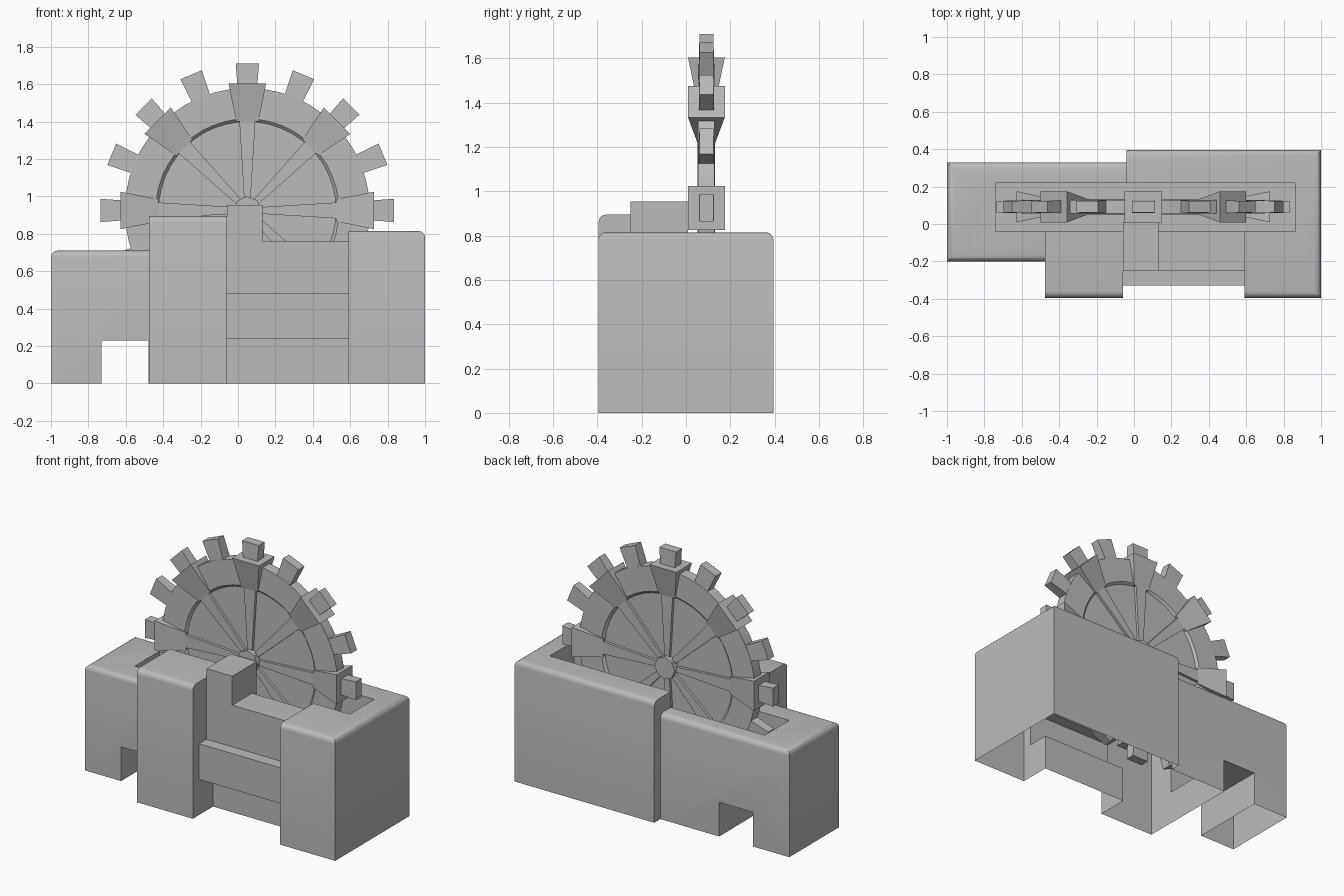
import bpy, bmesh, math
from mathutils import Matrix, Vector

cube = bpy.data.objects.get("Cube")
if cube:
    bpy.data.objects.remove(cube, do_unlink=True)

stone = bpy.data.materials.new("plain grey")
stone.use_nodes = True
GREY = (0.5, 0.5, 0.5, 1)
stone.diffuse_color = GREY
stone.node_tree.nodes["Principled BSDF"].inputs["Base Color"].default_value = GREY


def to_object(bm, name):
    bmesh.ops.recalc_face_normals(bm, faces=bm.faces)
    mesh = bpy.data.meshes.new(name)
    bm.to_mesh(mesh)
    bm.free()
    mesh.materials.append(stone)
    obj = bpy.data.objects.new(name, mesh)
    bpy.context.scene.collection.objects.link(obj)
    return obj


def prism(name, outline, z0, z1, rounded=None, radius=0.035):
    """Extrude a footprint; round the top edges whose midpoint passes the rule."""
    bm = bmesh.new()
    base = bm.faces.new([bm.verts.new((x, y, z0)) for x, y in outline])
    up = bmesh.ops.extrude_face_region(bm, geom=[base])["geom"]
    bmesh.ops.translate(bm, vec=(0, 0, z1 - z0),
                        verts=[v for v in up if isinstance(v, bmesh.types.BMVert)])
    if rounded:
        edges = []
        for e in bm.edges:
            a, b = (v.co for v in e.verts)
            if min(a.z, b.z) > z1 - 1e-4 and rounded((a + b) / 2):
                edges.append(e)
        bmesh.ops.bevel(bm, geom=edges, offset=radius, segments=4,
                        profile=0.5, affect='EDGES')
    return to_object(bm, name)


def box(name, x0, x1, y0, y1, z0, z1, **kw):
    return prism(name, [(x0, y0), (x1, y0), (x1, y1), (x0, y1)], z0, z1, **kw)


def combine(target, other, operation):
    """Boolean the other solid into the target and discard it."""
    mod = target.modifiers.new("join", 'BOOLEAN')
    mod.operation, mod.solver, mod.object = operation, 'EXACT', other
    graph = bpy.context.evaluated_depsgraph_get()
    mesh = bpy.data.meshes.new_from_object(target.evaluated_get(graph))
    target.modifiers.clear()
    target.data = mesh
    bpy.data.objects.remove(other, do_unlink=True)


# Housing: low wing with a notch through its foot
housing = prism("housing", [(-1, -.2), (-.3, -.2), (-.3, 0), (0, 0), (0, .33), (-1, .33)],
                0, .71, rounded=lambda m: m.x < -.99 or m.y < -.19 or m.y > .32)
combine(housing, box("notch", -.73, -.478, -1, 1, -.1, .23), 'DIFFERENCE')

# Housing: tall wing, front block and stepped front panel
combine(housing, prism("tall_wing",
        [(-.04, .1), (.59, .1), (.59, -.395), (1, -.395), (1, .395), (-.04, .395)],
        0, .815, rounded=lambda m: m.x > .99 or abs(m.y) > .39), 'UNION')
combine(housing, box("front_block", -.477, -.06, -.395, .1, 0, .895,
                     rounded=lambda m: m.y < -.39), 'UNION')
combine(housing, box("panel_foot", -.1, .65, -.18, .15, 0, .3), 'UNION')
combine(housing, box("panel", -.1, .65, -.25, .15, .24, .76), 'UNION')
combine(housing, box("panel_bar", -.1, .65, -.33, 0, .24, .48), 'UNION')

# Slot for the wheel, and the open underside
combine(housing, box("slot", -.74, .86, -.04, .22, .6, 1.5), 'DIFFERENCE')
bm = bmesh.new()
bm.from_mesh(housing.data)
bmesh.ops.delete(bm, geom=[f for f in bm.faces if all(v.co.z < 1e-3 for v in f.verts)],
                 context='FACES')
bm.to_mesh(housing.data)
bm.free()

# Bearing block that carries the axle
box("bearing_block", -.06, .132, -.25, .01, .6, .955)

# Wheel disc with a raised rim, turned about the y axis
CENTRE = Vector((.05, .092, .925))
bm = bmesh.new()
half = [(0, .022), (.475, .022), (.49, .037), (.655, .037)]
profile = half + [(r, -y) for r, y in reversed(half)]
verts = [bm.verts.new((r, y, 0)) for r, y in profile]
edges = [bm.edges.new(pair) for pair in zip(verts, verts[1:])]
bmesh.ops.spin(bm, geom=verts + edges, cent=(0, 0, 0), axis=(0, 1, 0),
               angle=math.tau, steps=48)
bmesh.ops.remove_doubles(bm, verts=bm.verts, dist=1e-4)
wheel = to_object(bm, "wheel_disc")
wheel.location = CENTRE


def radial(name, count, r0, r1, width, depth):
    """A ring of tapered blocks; width and depth are half sizes at r0 and r1."""
    bm = bmesh.new()
    for i in range(count):
        turn = Matrix.Rotation(math.tau * i / count, 4, 'Y')
        made = bmesh.ops.create_cube(bm, size=2)["verts"]
        for v in made:
            end = 1 if v.co.z > 0 else 0
            v.co = turn @ Vector((v.co.x * width[end], v.co.y * depth[end],
                                  (r0, r1)[end]))
    to_object(bm, name).location = CENTRE


radial("teeth", 16, .62, .785, (.05, .062), (.036, .031))
radial("rim_clamps", 8, .475, .678, (.06, .1), (.04, .083))
radial("spokes", 8, .04, .5, (.016, .044), (.04, .04))

# Hub
bm = bmesh.new()
bmesh.ops.create_cone(bm, cap_ends=True, segments=8, radius1=.075, radius2=.075, depth=.13,
                      matrix=Matrix.Rotation(math.pi / 2, 4, 'X'))
to_object(bm, "hub").location = CENTRE

# Shading
for obj in (housing, wheel):
    bpy.ops.object.select_all(action='DESELECT')
    obj.select_set(True)
    bpy.context.view_layer.objects.active = obj
    bpy.ops.object.shade_smooth_by_angle(angle=math.radians(30))
